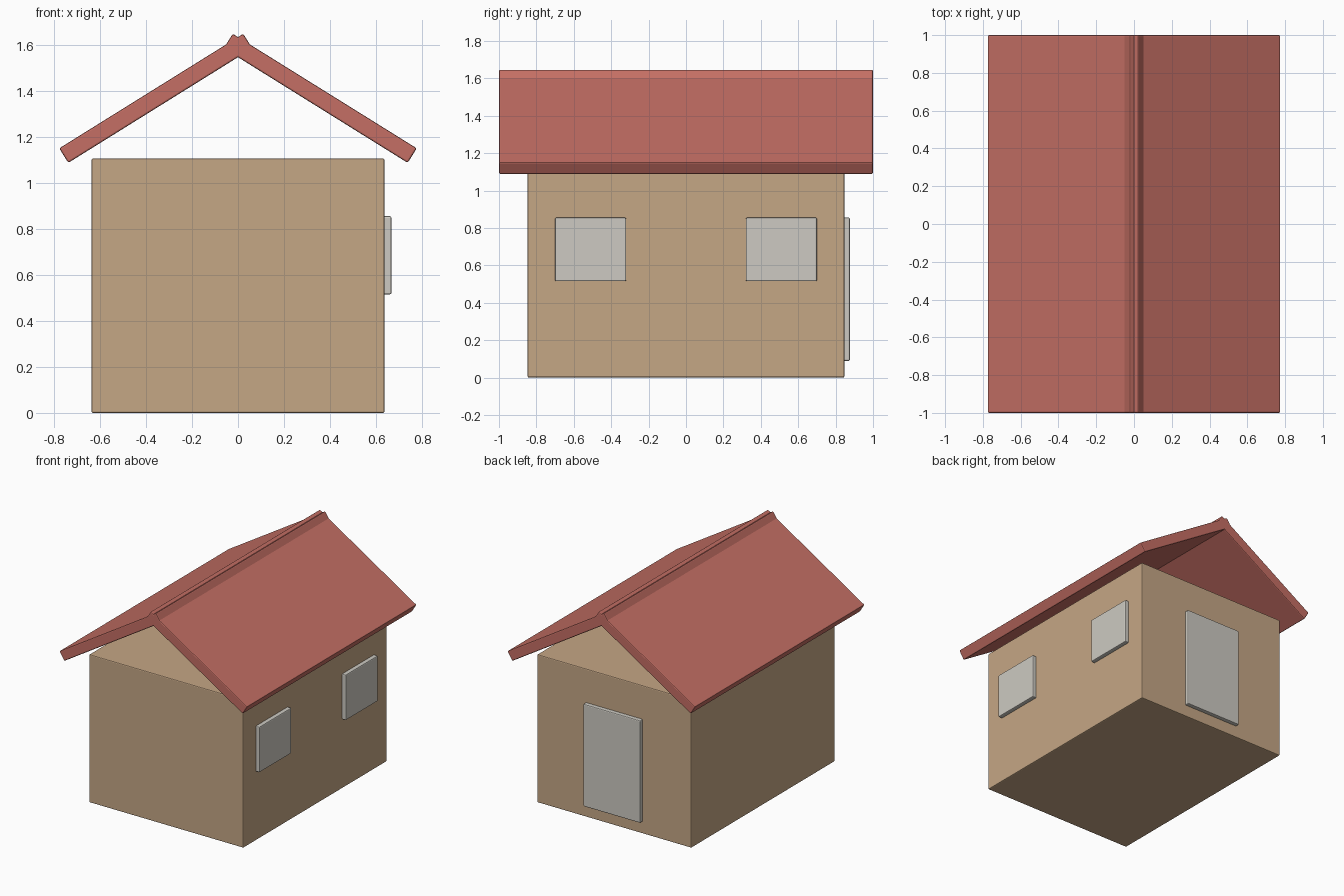
import bpy
import math
from mathutils import Vector

if "Cube" in bpy.data.objects:
    bpy.data.objects.remove(bpy.data.objects["Cube"], do_unlink=True)


def material(name, rgb):
    mat = bpy.data.materials.new(name)
    mat.use_nodes = True
    color = (*rgb, 1.0)
    mat.diffuse_color = color
    mat.node_tree.nodes["Principled BSDF"].inputs["Base Color"].default_value = color
    return mat


def box(name, center, size, mat, tilt=0.0, bevel=0.007):
    """Box with softened edges, optionally tilted about the y axis."""
    bpy.ops.mesh.primitive_cube_add(size=1, location=center)
    obj = bpy.context.object
    obj.name = name
    for v in obj.data.vertices:
        v.co = v.co * Vector(size)
    obj.rotation_euler.y = tilt
    obj.data.materials.append(mat)
    mod = obj.modifiers.new("soft_edges", "BEVEL")
    mod.width = bevel
    mod.segments = 2
    return obj


tan = material("tan_plaster", (0.56, 0.385, 0.235))
red = material("red_roof", (0.555, 0.158, 0.128))
pale = material("pale_grey", (0.61, 0.59, 0.54))

# Walls: one solid block with a flat top
half_x, half_y, wall_top = 0.637, 0.847, 1.106
box("walls", (0, 0, wall_top / 2), (2 * half_x, 2 * half_y, wall_top), tan)

# Roof: two tilted slabs that cross at the ridge
pitch = math.radians(31.9)
length, thick = 0.942, 0.0745
down = Vector((math.cos(pitch), 0, -math.sin(pitch)))
normal = Vector((math.sin(pitch), 0, math.cos(pitch)))
eave = Vector((0.777, 0, 1.15))
center = eave - down * length / 2 - normal * thick / 2
for side, name in ((1, "roof_slab_left"), (-1, "roof_slab_right")):
    box(name, (side * center.x, 0, center.z), (length, 2.0, thick), red, side * pitch)

# Windows on one side wall, door on the back wall, both partly sunk in
depth = 0.06
for y, name in ((-0.51, "window_front"), (0.51, "window_back")):
    box(name, (half_x, y, 0.685), (depth, 0.38, 0.34), pale)
box("door", (0, half_y, 0.472), (0.47, depth, 0.765), pale)
